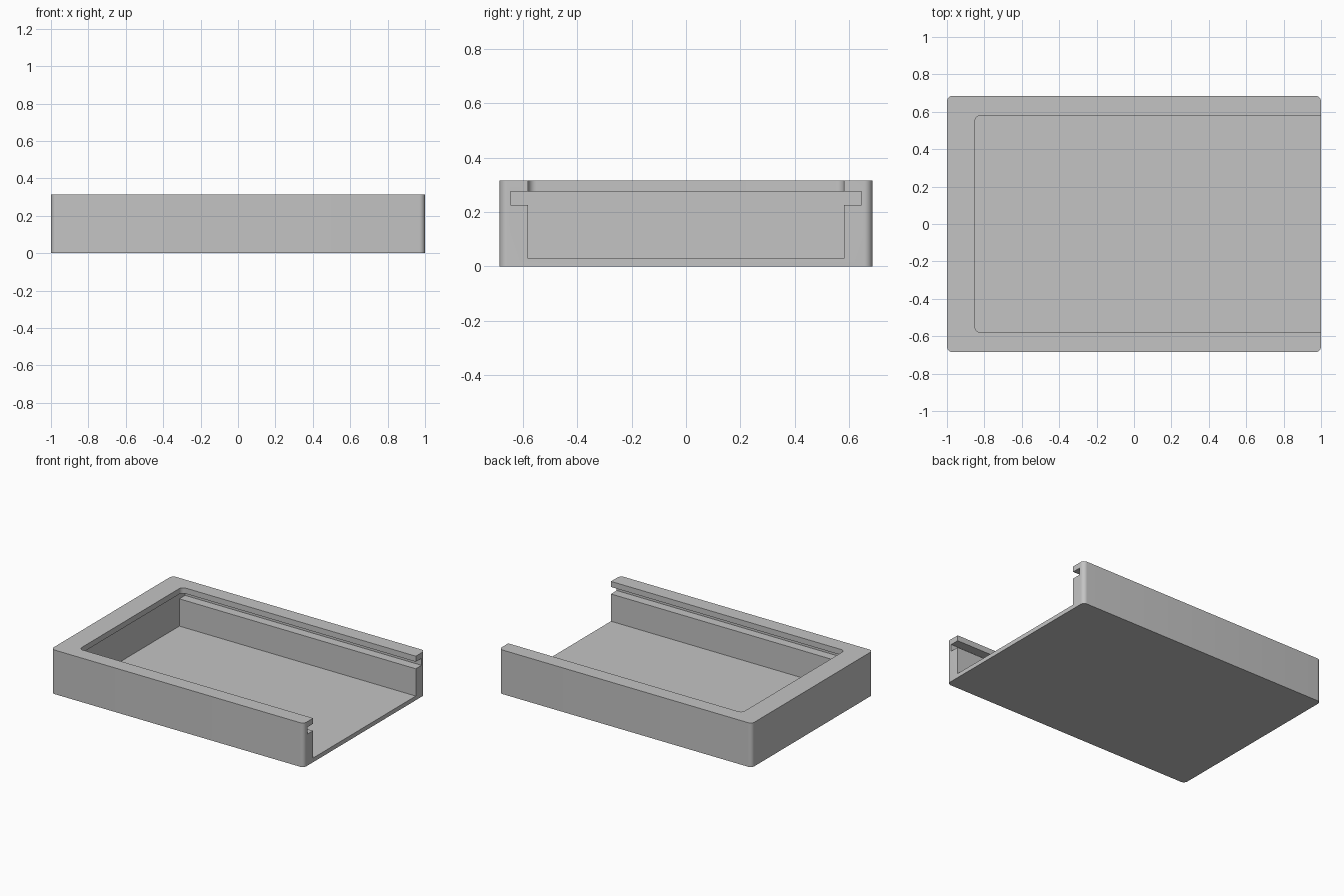
import bpy
import bmesh
from math import cos, sin, pi, radians
from mathutils import Vector

if "Cube" in bpy.data.objects:
    bpy.data.objects.remove(bpy.data.objects["Cube"], do_unlink=True)

HALF_X, HALF_Y, HEIGHT = 1.0, 0.685, 0.315
RADIUS = 0.03          # vertical corner rounding
FLOOR = 0.03           # floor thickness
INNER_Y = 0.58         # half width of the cavity
GROOVE_Y = 0.645       # half width across the lid grooves
GROOVE_LOW, GROOVE_HIGH = 0.225, 0.275
BEYOND = 1.3           # cutters run out past the open end

grey = bpy.data.materials.new("plain grey")
grey.use_nodes = True
grey.diffuse_color = (0.55, 0.55, 0.55, 1)
grey.node_tree.nodes["Principled BSDF"].inputs["Base Color"].default_value = (0.55, 0.55, 0.55, 1)


def extrude(name, points, direction):
    """Solid made by extruding a closed 3D outline."""
    bm = bmesh.new()
    face = bm.faces.new([bm.verts.new(p) for p in points])
    result = bmesh.ops.extrude_face_region(bm, geom=[face])
    verts = [g for g in result["geom"] if isinstance(g, bmesh.types.BMVert)]
    bmesh.ops.translate(bm, verts=verts, vec=Vector(direction))
    bmesh.ops.recalc_face_normals(bm, faces=bm.faces)
    mesh = bpy.data.meshes.new(name)
    bm.to_mesh(mesh)
    bm.free()
    mesh.materials.append(grey)
    obj = bpy.data.objects.new(name, mesh)
    bpy.context.collection.objects.link(obj)
    return obj


def rounded_prism(name, x0, x1, half_y, z0, z1, r, steps=8):
    """Upright block with rounded vertical edges."""
    corners = [(x1 - r, half_y - r), (x0 + r, half_y - r),
               (x0 + r, r - half_y), (x1 - r, r - half_y)]
    points = []
    for quarter, (cx, cy) in enumerate(corners):
        for i in range(steps + 1):
            a = (quarter + i / steps) * pi / 2
            points.append((cx + r * cos(a), cy + r * sin(a), z0))
    return extrude(name, points, (0, 0, z1 - z0))


# Outer block
tray = rounded_prism("tray", -HALF_X, HALF_X, HALF_Y, 0, HEIGHT, RADIUS)

# Cavity with the sliding lid grooves on both sides, open at one end
half = [(INNER_Y, FLOOR), (INNER_Y, GROOVE_LOW),
        (GROOVE_Y, GROOVE_LOW), (GROOVE_Y, GROOVE_HIGH)]
section = half + [(-y, z) for y, z in reversed(half)]
inner_x = -0.87
cavity = extrude("cavity_cutter", [(inner_x, y, z) for y, z in section],
                 (BEYOND - inner_x, 0, 0))

# Rounded opening through the rim
opening = rounded_prism("opening_cutter", -0.85, BEYOND, INNER_Y,
                        (GROOVE_LOW + GROOVE_HIGH) / 2, HEIGHT + 0.1, RADIUS)

# Cut the block and remove the cutters
bpy.ops.object.select_all(action="DESELECT")
bpy.context.view_layer.objects.active = tray
tray.select_set(True)
for cutter in (cavity, opening):
    cutter.hide_render = True
    mod = tray.modifiers.new(cutter.name, "BOOLEAN")
    mod.operation = "DIFFERENCE"
    mod.solver = "EXACT"
    mod.object = cutter
    bpy.ops.object.modifier_apply(modifier=mod.name)
    bpy.data.objects.remove(cutter, do_unlink=True)

bpy.ops.object.shade_smooth_by_angle(angle=radians(30))
